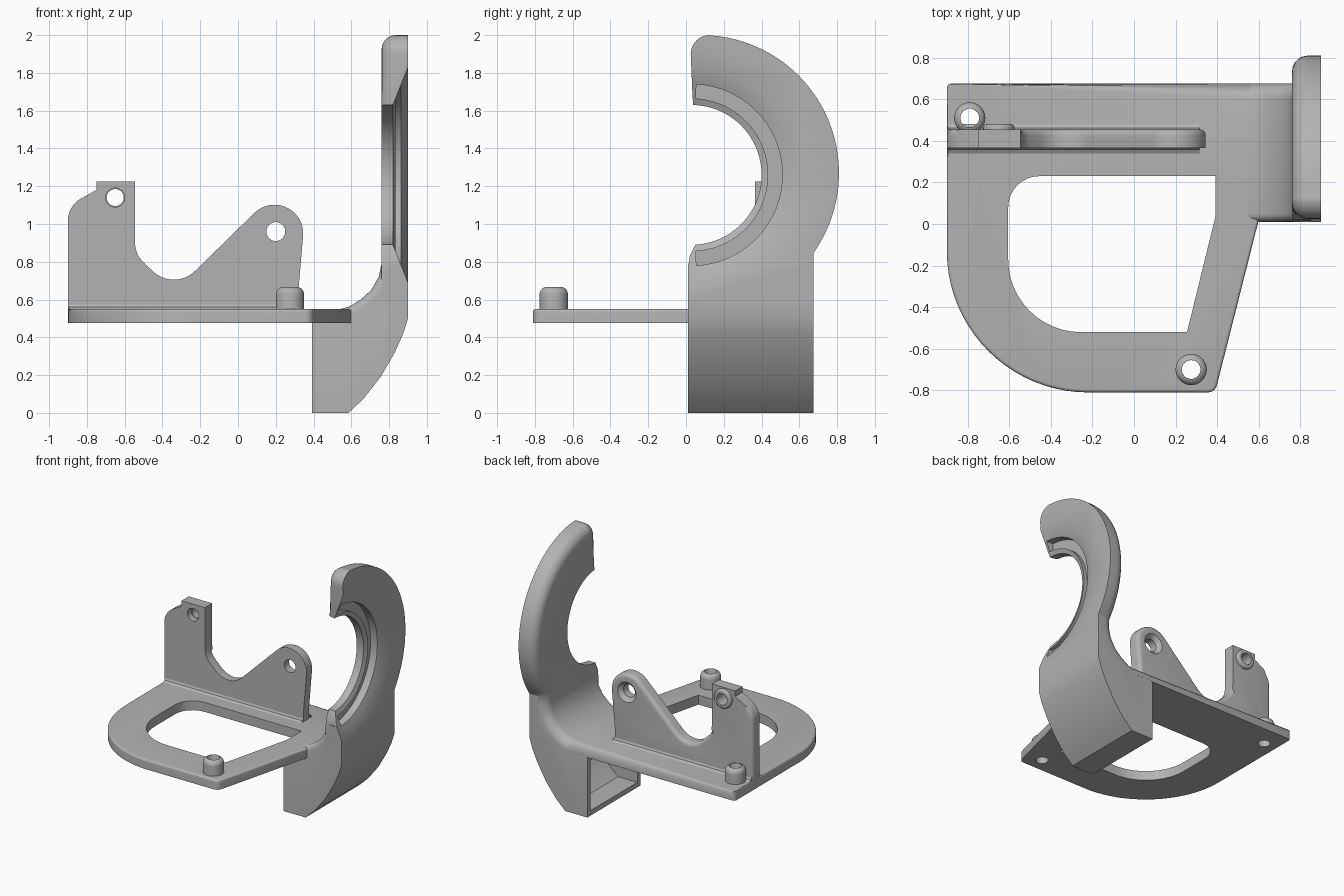
import bpy, bmesh
from math import cos, sin, pi, radians
from mathutils import Matrix, Vector

if "Cube" in bpy.data.objects:
    bpy.data.objects.remove(bpy.data.objects["Cube"])

GREY = (0.45, 0.45, 0.45, 1)
mat = bpy.data.materials.new("plain grey")
mat.use_nodes = True
mat.diffuse_color = GREY
mat.node_tree.nodes["Principled BSDF"].inputs["Base Color"].default_value = GREY

TURN = {'x': Matrix.Rotation(pi / 2, 4, 'Y'),
        'y': Matrix.Rotation(-pi / 2, 4, 'X'),
        'z': Matrix.Identity(4)}


def finish(name, bm):
    bmesh.ops.recalc_face_normals(bm, faces=bm.faces)
    mesh = bpy.data.meshes.new(name)
    bm.to_mesh(mesh)
    bm.free()
    mesh.materials.append(mat)
    ob = bpy.data.objects.new(name, mesh)
    bpy.context.collection.objects.link(ob)
    return ob


def arc(cx, cy, r, start, end, n=10):
    angles = [radians(start + (end - start) * i / n) for i in range(n + 1)]
    return [(cx + r * cos(a), cy + r * sin(a)) for a in angles]


def prism(name, outline, axis, lo, hi, rounds=()):
    """Extrude an outline along an axis; rounds = (rule on edge middle, radius)."""
    place = {'x': lambda p, t: (t, p[0], p[1]),
             'y': lambda p, t: (p[0], t, p[1]),
             'z': lambda p, t: (p[0], p[1], t)}[axis]
    bm = bmesh.new()
    a, b = [[bm.verts.new(place(p, t)) for p in outline] for t in (lo, hi)]
    bm.faces.new(a)
    bm.faces.new(b)
    for i in range(len(a)):
        j = (i + 1) % len(a)
        bm.faces.new((a[i], a[j], b[j], b[i]))
    bmesh.ops.recalc_face_normals(bm, faces=bm.faces)
    for rule, radius in rounds:
        edges = [e for e in bm.edges if e.calc_face_angle(0) > 0.6
                 and rule((e.verts[0].co + e.verts[1].co) / 2, e)]
        bmesh.ops.bevel(bm, geom=edges, offset=radius, segments=5,
                        profile=0.5, affect='EDGES')
    return finish(name, bm)


def cone(name, centre, axis, r1, r2, depth, sides=40):
    bm = bmesh.new()
    bmesh.ops.create_cone(bm, cap_ends=True, segments=sides, radius1=r1,
                          radius2=r2, depth=depth,
                          matrix=Matrix.Translation(centre) @ TURN[axis])
    return finish(name, bm)


def lathe(name, profile, centre, axis, sides=40):
    """Revolve a closed (radius, height) loop into a ring-shaped part."""
    bm = bmesh.new()
    m = Matrix.Translation(centre) @ TURN[axis]
    rings = [[bm.verts.new(m @ Vector((r * cos(2 * pi * k / sides), r * sin(2 * pi * k / sides), h)))
              for r, h in profile] for k in range(sides)]
    for k in range(sides):
        p, q = rings[k], rings[(k + 1) % sides]
        for i in range(len(profile)):
            j = (i + 1) % len(profile)
            bm.faces.new((p[i], p[j], q[j], q[i]))
    return finish(name, bm)


def combine(ob, tool, operation='DIFFERENCE'):
    mod = ob.modifiers.new("cut", 'BOOLEAN')
    mod.operation, mod.object, mod.solver = operation, tool, 'EXACT'
    bpy.context.view_layer.objects.active = ob
    bpy.ops.object.modifier_apply(modifier=mod.name)
    bpy.data.objects.remove(tool)


def flat_in(e, index, value):
    return all(abs(v.co[index] - value) < 1e-4 for v in e.verts)


# Base plate with rounded rear edge, window and peg holes
TOP = 0.55
plate = prism("base_plate",
              arc(-0.22, -0.13, 0.68, 180, 270, 20) + arc(0.355, -0.765, 0.045, 270, 345, 5)
              + [(0.6, 0.02), (0.6, 0.675)] + arc(-0.88, 0.655, 0.02, 90, 180, 4),
              'z', 0.475, TOP,
              [(lambda m, e: flat_in(e, 2, TOP) and flat_in(e, 1, 0.675), 0.07),
               (lambda m, e: flat_in(e, 2, TOP) and m.x < 0.59 and m.y < 0.58, 0.015)])
window = prism("window_cutter",
               arc(-0.255, -0.17, 0.35, 180, 270, 12)
               + [(0.255, -0.52), (0.395, 0.05), (0.395, 0.23)] + arc(-0.455, 0.08, 0.15, 90, 180, 8),
               'z', 0.3, 0.7)
combine(plate, window)
PEGS = {"front_peg": (0.275, -0.7, 0), "rear_peg": (-0.79, 0.51, 0)}
for centre in PEGS.values():
    combine(plate, cone("hole_cutter", (centre[0], centre[1], 0.5), 'z', 0.045, 0.045, 0.4))

# Hollow pegs with rounded tops
pegs = [lathe(name, [(0.045, 0.5), (0.075, 0.5)] + arc(0.035, 0.627, 0.04, 0, 75, 6)
              + [(0.045, 0.665)], centre, 'z') for name, centre in PEGS.items()]

# Upright bracket with two lugs
BACK = 0.455
bracket = prism("upright_bracket",
                [(-0.9, 0.52), (-0.9, 1.03)] + arc(-0.77, 1.02, 0.13, 170, 120, 5)
                + [(-0.75, 1.18), (-0.75, 1.225), (-0.545, 1.225)]
                + arc(-0.405, 0.9, 0.14, 180, 225, 6)
                + arc(-0.34, 0.865, 0.16, 228, 315, 10)
                + arc(0.193, 0.95, 0.152, 135, -4, 16)
                + [(0.32, 0.65), (0.315, 0.52)],
                'y', 0.365, BACK,
                [(lambda m, e: flat_in(e, 1, BACK) and m.z > 0.53
                  and (m.x > -0.54 or m.x < -0.8) and m.z < 1.12, 0.03)])
boss = lathe("lug_boss", [(0.045, -0.04), (0.075, -0.04)] + arc(0.06, 0.01, 0.015, 0, 90, 4)
             + [(0.045, 0.025)], (-0.65, BACK, 1.14), 'y')
for x, z in ((-0.65, 1.14), (0.2, 0.96)):
    combine(bracket, cone("hole_cutter", (x, 0.4, z), 'y', 0.05, 0.05, 0.4))
combine(bracket, cone("countersink_cutter", (0.2, BACK, 0.96), 'y', 0.05, 0.11, 0.06))
fillets = [prism(name, [(y, 0.54), (y, 0.577), (y + s * 0.008, 0.56),
                        (y + s * 0.026, 0.55), (y + s * 0.026, 0.54)], 'x', -0.895, 0.315)
           for name, y, s in (("front_fillet", 0.366, -1), ("rear_fillet", 0.454, 1))]

# Side block sweeping up into the arch
ramp = [(0.76, 0.79), (0.745, 0.72), (0.705, 0.65), (0.65, 0.6), (0.59, 0.563), (0.53, 0.547), (0.392, 0.545)]
belly = [(0.585, 0), (0.665, 0.075), (0.755, 0.19), (0.83, 0.32), (0.875, 0.42), (0.9, 0.5)]


def ramp_edge(side):
    return lambda m, e: flat_in(e, 1, side) and 0.545 <= m.z + 0.001 and m.x < 0.765 and m.z < 0.78


body = prism("arch_and_block", [(0.392, 0)] + belly + [(0.9, 0.79)] + ramp,
             'y', 0.01, 0.675, [(ramp_edge(0.675), 0.075), (ramp_edge(0.01), 0.04)])


# Open C-shaped arch
def arch_rim(m, e):
    off_bore = (m.y - 0.03) ** 2 + (m.z - 1.26) ** 2 > 0.39 ** 2
    return flat_in(e, 0, 0.76) and off_bore and m.z > 0.61 and (m.y > 0.06 or m.z > 1.2)


arch = prism("arch", arc(0.08, 1.27, 0.73, -35.4, 86, 36) + arc(0.125, 1.9, 0.1, 90, 180, 8)
             + arc(0.03, 1.26, 0.37, 89, -87, 40)
             + [(0.02, 0.83), (0.01, 0.76), (0.01, 0.6), (0.675, 0.6)],
             'x', 0.76, 0.9, [(arch_rim, 0.075)])
combine(body, arch, 'UNION')

# Flared bore, seat groove and hollow of the block
combine(body, cone("flare_cutter", (0.87, 0.03, 1.26), 'x', 0.32, 0.67, 0.14, 96))
groove = prism("groove_cutter", arc(0.03, 1.26, 0.48, -87, 87, 40) + arc(0.03, 1.26, 0.405, 87, -87, 40),
               'x', 0.805, 0.95)
combine(body, groove)
hollow = prism("hollow_cutter", [(0.3, 0.04), (0.56, 0.04), (0.63, 0.1), (0.72, 0.21),
                                 (0.79, 0.33), (0.83, 0.44), (0.3, 0.44)], 'y', 0.05, 0.635)
combine(body, hollow)

# Smooth shading with crisp edges
bpy.ops.object.select_all(action='DESELECT')
for ob in [plate, bracket, boss, body] + pegs + fillets:
    ob.select_set(True)
bpy.context.view_layer.objects.active = body
bpy.ops.object.shade_smooth_by_angle(angle=radians(32))
